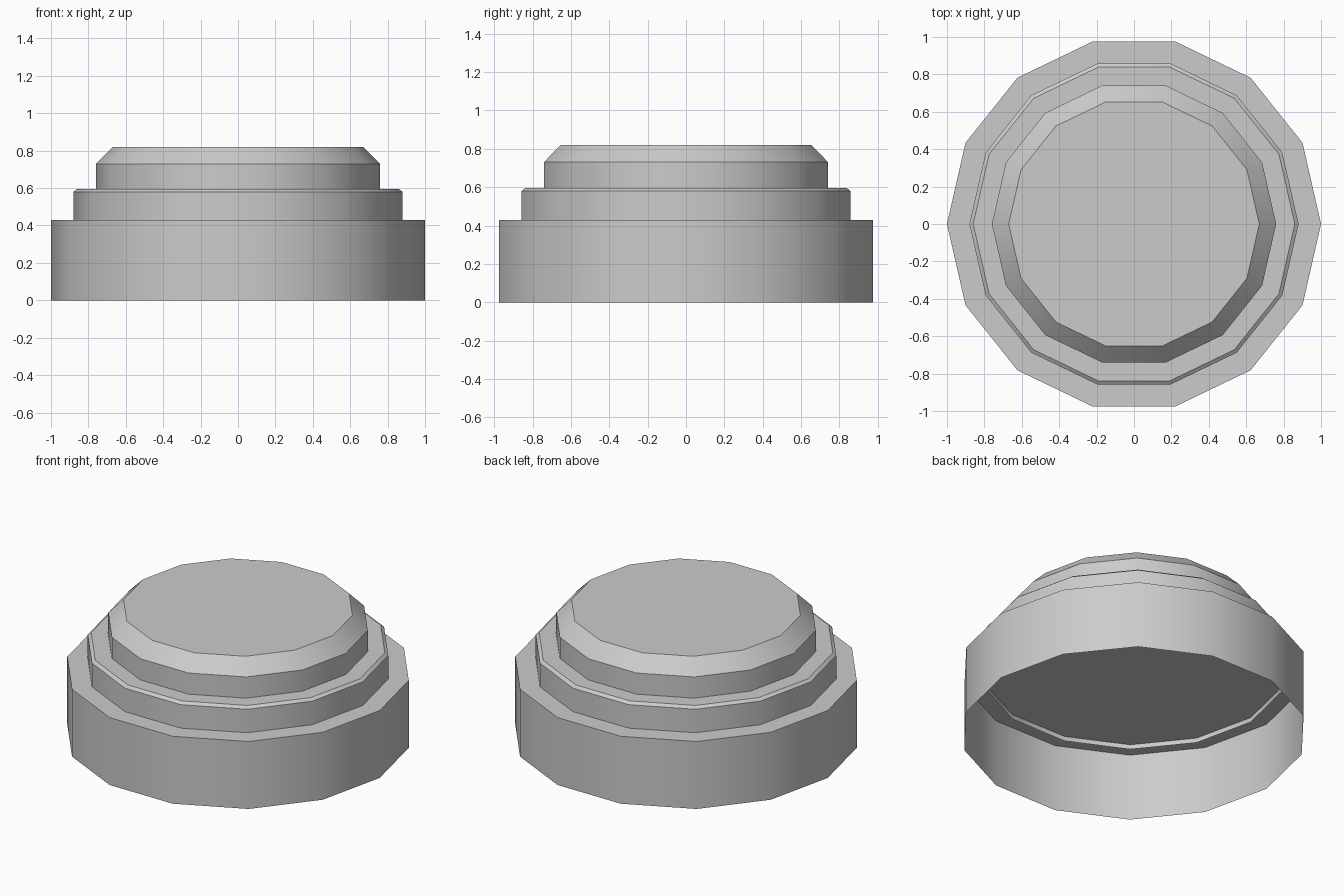
import bpy, bmesh
from math import cos, sin, pi, radians

if "Cube" in bpy.data.objects:
    bpy.data.objects.remove(bpy.data.objects["Cube"])

SIDES = 14


def tier(name, profile):
    """Open-bottomed, capped drum from (radius, height) rings listed bottom to top."""
    bm = bmesh.new()
    rings = [[bm.verts.new((r * cos(2 * pi * i / SIDES), r * sin(2 * pi * i / SIDES), z))
              for i in range(SIDES)] for r, z in profile]
    for low, high in zip(rings, rings[1:]):
        for i in range(SIDES):
            j = (i + 1) % SIDES
            bm.faces.new((low[i], low[j], high[j], high[i]))
    bm.faces.new(rings[-1])
    bm.normal_update()
    # smooth round the drum, sharp at the rims
    for f in bm.faces:
        f.smooth = True
    for e in bm.edges:
        e.smooth = len(e.link_faces) == 2 and e.calc_face_angle() < radians(30)
    mesh = bpy.data.meshes.new(name)
    bm.to_mesh(mesh)
    bm.free()
    obj = bpy.data.objects.new(name, mesh)
    bpy.context.collection.objects.link(obj)
    return obj


# Wide hollow base
tier("base_drum", [(1.0, 0.0), (1.0, 0.43)])
# Middle ring, sunk slightly through the base top, with a thin chamfer
tier("middle_ring", [(0.88, 0.40), (0.88, 0.58), (0.86, 0.595)])
# Top button with a wide chamfer
tier("top_button", [(0.76, 0.57), (0.76, 0.73), (0.67, 0.82)])
